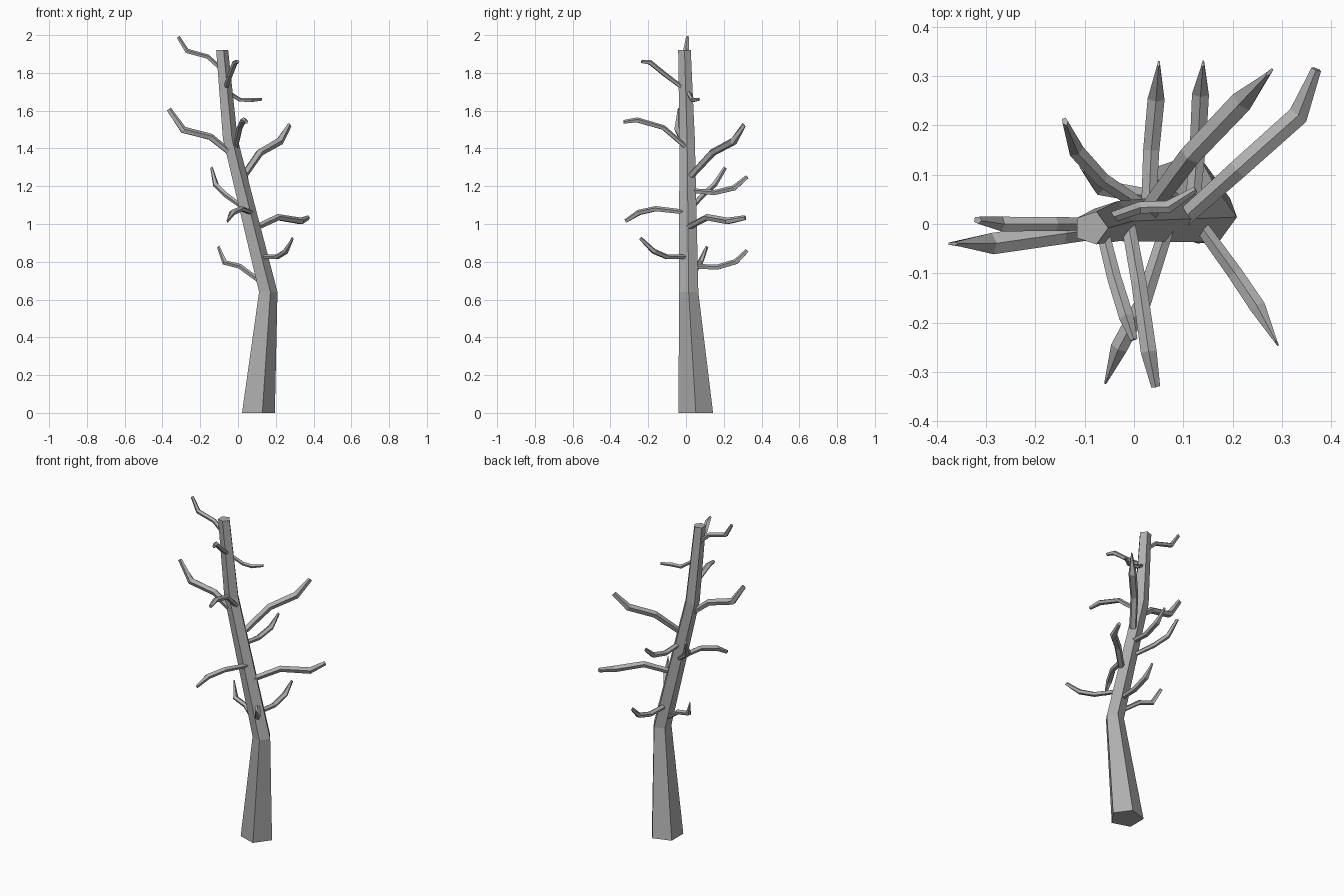
import bpy, bmesh, math
from mathutils import Vector

if "Cube" in bpy.data.objects:
    bpy.data.objects.remove(bpy.data.objects["Cube"])

# Dark grey bark
bark = bpy.data.materials.new("bark")
bark.diffuse_color = (0.43, 0.43, 0.43, 1)
bark.use_nodes = True
bark.node_tree.nodes["Principled BSDF"].inputs["Base Color"].default_value = bark.diffuse_color


def loft(name, rings):
    """Skin a stack of equal-sided rings and cap both ends."""
    bm = bmesh.new()
    loops = [[bm.verts.new(p) for p in ring] for ring in rings]
    n = len(loops[0])
    for a, b in zip(loops, loops[1:]):
        for i in range(n):
            j = (i + 1) % n
            bm.faces.new((a[i], a[j], b[j], b[i]))
    bm.faces.new(loops[0][::-1])
    bm.faces.new(loops[-1])
    bmesh.ops.recalc_face_normals(bm, faces=bm.faces)
    mesh = bpy.data.meshes.new(name)
    bm.to_mesh(mesh)
    bm.free()
    mesh.materials.append(bark)
    bpy.context.collection.objects.link(bpy.data.objects.new(name, mesh))


def ring(center, u, v, ru, rv, sides=5):
    steps = [math.tau * i / sides for i in range(sides)]
    return [center + u * ru * math.cos(a) + v * rv * math.sin(a) for a in steps]


def branch(name, r, points, tip=0.25):
    """Tapered bent limb; tip = sideways pinch of the broken end."""
    pts = [Vector(p) for p in points]
    pts[0] -= (pts[1] - pts[0]).normalized() * 0.02
    rings = []
    for i, p in enumerate(pts):
        t = (pts[min(i + 1, 3)] - pts[max(i - 1, 0)]).normalized()
        side = t.cross(Vector((0, 0, 1))).normalized()
        up = side.cross(t)
        size = r * (0.9, 1.0, 1.05, 0.75)[i]
        rings.append(ring(p, up, side, size, size * (tip if i == 3 else 1.15)))
    loft(name, rings)


# Trunk: leaning five-sided stack (x, y, z, radius)
X, Y = Vector((1, 0, 0)), Vector((0, 1, 0))
trunk = [(0.099, 0.052, 0, 0.096), (0.155, 0.014, 0.64, 0.054),
         (-0.045, 0.006, 1.45, 0.043), (-0.087, -0.008, 1.92, 0.035)]
loft("trunk", [ring(Vector((x, y, z)), X, Y, r, r) for x, y, z, r in trunk])

# Upper limbs
branch("branch_top_left", 0.013, [(-.10, 0, 1.83), (-.16, 0, 1.885), (-.27, 0, 1.915), (-.317, .008, 1.99)], 0.8)
branch("branch_top_front", 0.013, [(-.06, -.03, 1.73), (-.04, -.11, 1.79), (-.015, -.19, 1.855), (0, -.235, 1.86)], 0.8)
branch("branch_top_right", 0.011, [(-.04, .015, 1.69), (.01, .033, 1.657), (.07, .035, 1.655), (.125, .07, 1.66)], 0.8)
branch("branch_high_left", 0.019, [(-.065, -.01, 1.395), (-.145, -.02, 1.46), (-.29, -.04, 1.497), (-.367, -.04, 1.608)])
branch("branch_high_front", 0.014, [(-.01, -.01, 1.415), (.01, -.12, 1.51), (.03, -.26, 1.55), (.044, -.33, 1.54)], 0.9)
branch("branch_high_right", 0.020, [(.04, .04, 1.27), (.115, .14, 1.378), (.22, .25, 1.437), (.275, .308, 1.525)])

# Middle limbs
branch("branch_mid_left", 0.014, [(.01, .04, 1.10), (-.065, .09, 1.155), (-.118, .15, 1.208), (-.14, .208, 1.298)], 0.6)
branch("branch_mid_back", 0.015, [(.03, .04, 1.175), (.035, .15, 1.165), (.045, .255, 1.19), (.05, .325, 1.25)])
branch("branch_mid_right", 0.018, [(.115, .025, .99), (.21, .11, 1.035), (.333, .22, 1.015), (.37, .314, 1.033)], 0.8)
branch("branch_mid_front", 0.015, [(.06, -.03, 1.065), (.018, -.16, 1.08), (-.03, -.25, 1.06), (-.057, -.32, 1.015)])

# Lower limbs
branch("branch_low_left", 0.014, [(.105, .025, .705), (.01, .06, .775), (-.07, .075, .795), (-.105, .112, .88)])
branch("branch_low_front", 0.014, [(.14, -.01, .825), (.205, -.1, .825), (.252, -.17, .855), (.29, -.242, .925)])
branch("branch_low_back", 0.015, [(.12, .05, .775), (.13, .165, .77), (.135, .265, .80), (.14, .325, .86)])
